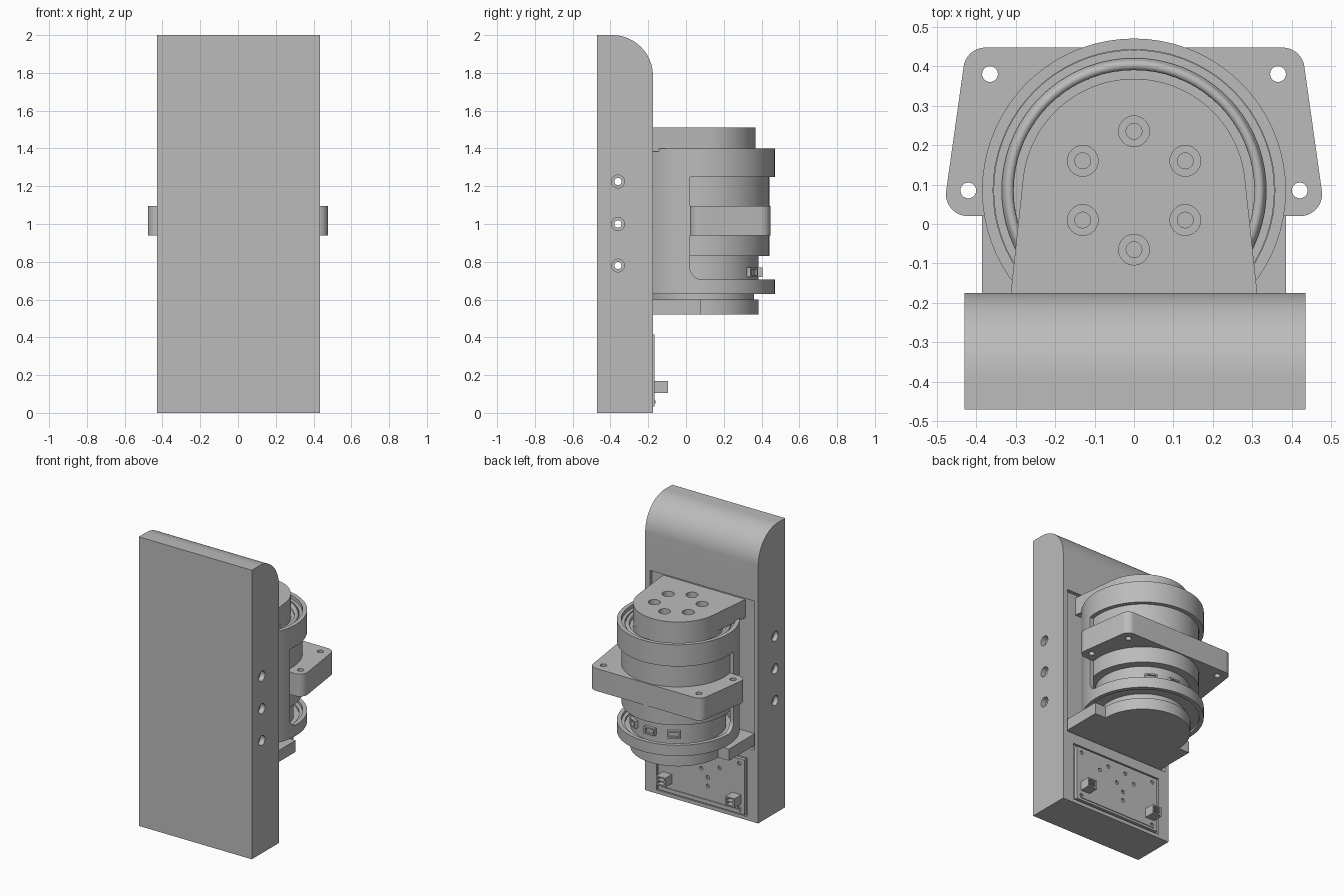
import bpy, bmesh, math
from math import cos, sin, pi
from mathutils import Vector

cube = bpy.data.objects.get("Cube")
if cube:
    bpy.data.objects.remove(cube, do_unlink=True)

grey = bpy.data.materials.new("plain grey")
grey.use_nodes = True
grey.diffuse_color = (0.5, 0.5, 0.5, 1)
grey.node_tree.nodes["Principled BSDF"].inputs["Base Color"].default_value = (0.5, 0.5, 0.5, 1)

AXIS_Y = 0.085  # the drum's vertical axis
PLACE = {"x": lambda a, b, h: (h, a, b),
         "y": lambda a, b, h: (a, h, b),
         "z": lambda a, b, h: (a, b, h)}


def finish(bm, name):
    bmesh.ops.recalc_face_normals(bm, faces=bm.faces)
    mesh = bpy.data.meshes.new(name)
    bm.to_mesh(mesh)
    bm.free()
    ob = bpy.data.objects.new(name, mesh)
    bpy.context.collection.objects.link(ob)
    mesh.materials.append(grey)
    return ob


def prism(name, outline, lo, hi, axis="z"):
    bm = bmesh.new()
    ends = [[bm.verts.new(PLACE[axis](a, b, h)) for a, b in outline] for h in (lo, hi)]
    for ring in ends:
        bm.faces.new(ring)
    n = len(outline)
    for i in range(n):
        j = (i + 1) % n
        bm.faces.new((ends[0][i], ends[0][j], ends[1][j], ends[1][i]))
    return finish(bm, name)


def box(name, x0, x1, y0, y1, z0, z1):
    return prism(name, [(x0, y0), (x1, y0), (x1, y1), (x0, y1)], z0, z1)


def arc(cx, cy, r, start, end, steps=12):
    angles = [math.radians(start + (end - start) * i / steps) for i in range(steps + 1)]
    return [(cx + r * cos(t), cy + r * sin(t)) for t in angles]


def disc(cx, cy, r, steps=24):
    return arc(cx, cy, r, 0, 360, steps)[:-1]


def rounded(corners, r, steps=8):
    """Fillet every corner of a convex outline."""
    out = []
    for i, c in enumerate(corners):
        p = Vector(c)
        u = (Vector(corners[i - 1]) - p).normalized()
        v = (Vector(corners[(i + 1) % len(corners)]) - p).normalized()
        half = u.angle(v) / 2
        mid = p + (u + v).normalized() * r / sin(half)
        a, b = p + u * r / math.tan(half) - mid, p + v * r / math.tan(half) - mid
        for k in range(steps + 1):
            d = a.lerp(b, k / steps).normalized() * r
            out.append(tuple(mid + d))
    return out


def lathe(name, profile, closed=False, steps=72):
    """Spin a radius / height profile about the drum axis."""
    bm = bmesh.new()
    verts = [bm.verts.new((r, AXIS_Y, z)) for r, z in profile]
    pairs = list(zip(verts, verts[1:]))
    if closed:
        pairs.append((verts[-1], verts[0]))
    edges = [bm.edges.new(p) for p in pairs]
    bmesh.ops.spin(bm, geom=verts + edges, cent=(0, AXIS_Y, 0), axis=(0, 0, 1),
                   angle=2 * pi, steps=steps)
    bmesh.ops.remove_doubles(bm, verts=bm.verts, dist=0.0002)
    return finish(bm, name)


def cut(ob, cutters):
    for c in cutters:
        c.hide_render = True
        m = ob.modifiers.new("cut", "BOOLEAN")
        m.operation, m.solver, m.object = "DIFFERENCE", "EXACT", c
        bpy.context.view_layer.objects.active = ob
        bpy.ops.object.modifier_apply(modifier=m.name)
        bpy.data.objects.remove(c, do_unlink=True)


def smooth(ob):
    bpy.ops.object.select_all(action="DESELECT")
    ob.select_set(True)
    bpy.context.view_layer.objects.active = ob
    bpy.ops.object.shade_smooth_by_angle(angle=math.radians(30))


# Upright back slab with a rounded top, shallow pockets and side bolt holes
slab = prism("back_slab", [(-0.47, 0), (-0.175, 0)] + arc(-0.39, 1.785, 0.215, 0, 90, 20)
             + [(-0.47, 2)], -0.43, 0.435, "x")
cutters = [box("mount_pocket", -0.4, 0.4, -0.2, -0.1, 0.5, 1.53),
           box("board_pocket", -0.35, 0.35, -0.19, -0.1, 0.025, 0.43)]
for z in (0.78, 1.0, 1.225):
    cutters.append(prism("bolt_hole", disc(-0.36, z, 0.019), -0.6, 0.6, "x"))
    for side in (-1, 1):
        cutters.append(prism("bolt_recess", disc(-0.36, z, 0.034), side * 0.4, side * 0.6, "x"))
cut(slab, cutters)

# Cylindrical housing with a large window on its far side
housing = lathe("housing", [(0.357, 0.63), (0.385, 0.63), (0.385, 1.4), (0.357, 1.4)], True)
window = prism("window", [(0.6, 0.705), (0.6, 1.25), (0.02, 1.25)]
               + arc(0.09, 0.775, 0.07, 180, 270), -0.6, 0.6, "x")
cut(housing, [window])

# Motor drum, stepped below and with a rolled seal ring on top
drum = lathe("motor_drum", [(0, 0.59), (0.275, 0.59), (0.275, 0.645), (0.36, 0.645), (0.36, 0.685),
                            (0.335, 0.685), (0.335, 0.67), (0.3, 0.67), (0.3, 0.83), (0.356, 0.83),
                            (0.356, 1.375), (0.335, 1.375), (0.335, 1.36)]
             + arc(0.318, 1.365, 0.013, 0, 180, 8)
             + [(0.305, 1.35), (0.283, 1.35), (0.283, 1.39), (0, 1.39)])

# Top cap with six counterbored holes
top_cap = prism("top_cap", [(-0.315, -0.2), (0.315, -0.2)]
                + arc(0, AXIS_Y, 0.283, 8, 172, 48), 1.385, 1.51)
cutters = []
for k in range(6):
    t = pi / 2 + k * pi / 3
    x, y = 0.15 * cos(t), AXIS_Y + 0.15 * sin(t)
    cutters.append(prism("counterbore", disc(x, y, 0.039), 1.46, 1.6))
    cutters.append(prism("cap_hole", disc(x, y, 0.02), 1.41, 1.6))
cut(top_cap, cutters)

# Bottom cap: round plate with two side arms running to the slab
bottom_cap = prism("bottom_cap", [(-0.385, -0.2), (0.385, -0.2), (0.385, 0.08), (0.3, 0.08)]
                   + arc(0, AXIS_Y, 0.3, 0, 180, 48) + [(-0.3, 0.08), (-0.385, 0.08)], 0.52, 0.6)

# Mounting flange around the drum
flange = prism("mounting_flange", rounded([(-0.485, 0.02), (0, 0.1), (0.485, 0.02),
                                           (0.425, 0.447), (-0.425, 0.447)][0:1]
                                          + [(0.485, 0.02), (0.425, 0.447), (-0.425, 0.447)], 0.055),
               0.94, 1.095)
cut(flange, [prism("flange_hole", disc(s * x, y, 0.02), 0.9, 1.2)
             for s in (-1, 1) for x, y in ((0.365, 0.38), (0.42, 0.085))])

# Cable sockets around the hub
for k, deg in enumerate((60, 90, 120)):
    t = math.radians(deg)
    socket = box("hub_socket_%d" % k, -0.04, 0.04, -0.02, 0.02, 0.72, 0.77)
    cut(socket, [box("socket_slot", -0.03, 0.03, 0.005, 0.05, 0.73, 0.76)])
    socket.rotation_euler.z = t - pi / 2
    socket.location = (0.3 * cos(t), AXIS_Y + 0.3 * sin(t), 0)

# Circuit board with drilled holes, two plugs and a lower edge strip
board = box("circuit_board", -0.33, 0.33, -0.195, -0.167, 0.035, 0.415)
spots = [(0.07, 0.36), (-0.07, 0.36), (0.14, 0.31), (-0.14, 0.31), (0, 0.27), (-0.05, 0.22),
         (-0.05, 0.16), (0.29, 0.38), (-0.29, 0.38), (0.29, 0.07), (-0.29, 0.07)]
cut(board, [prism("board_hole", disc(x, z, 0.013, 12), -0.18, -0.1, "y") for x, z in spots])
box("board_edge_strip", -0.3, 0.3, -0.175, -0.162, 0.05, 0.065)
for name, x in (("left_plug", 0.26), ("right_plug", -0.27)):
    plug = box(name, x - 0.035, x + 0.035, -0.17, -0.095, 0.105, 0.168)
    cut(plug, [box("plug_slot", x - 0.025, x + 0.025, -0.14, -0.05, 0.115 + d, 0.133 + d)
               for d in (0, 0.026)])

for ob in (slab, housing, drum, top_cap, bottom_cap, flange, board):
    smooth(ob)
